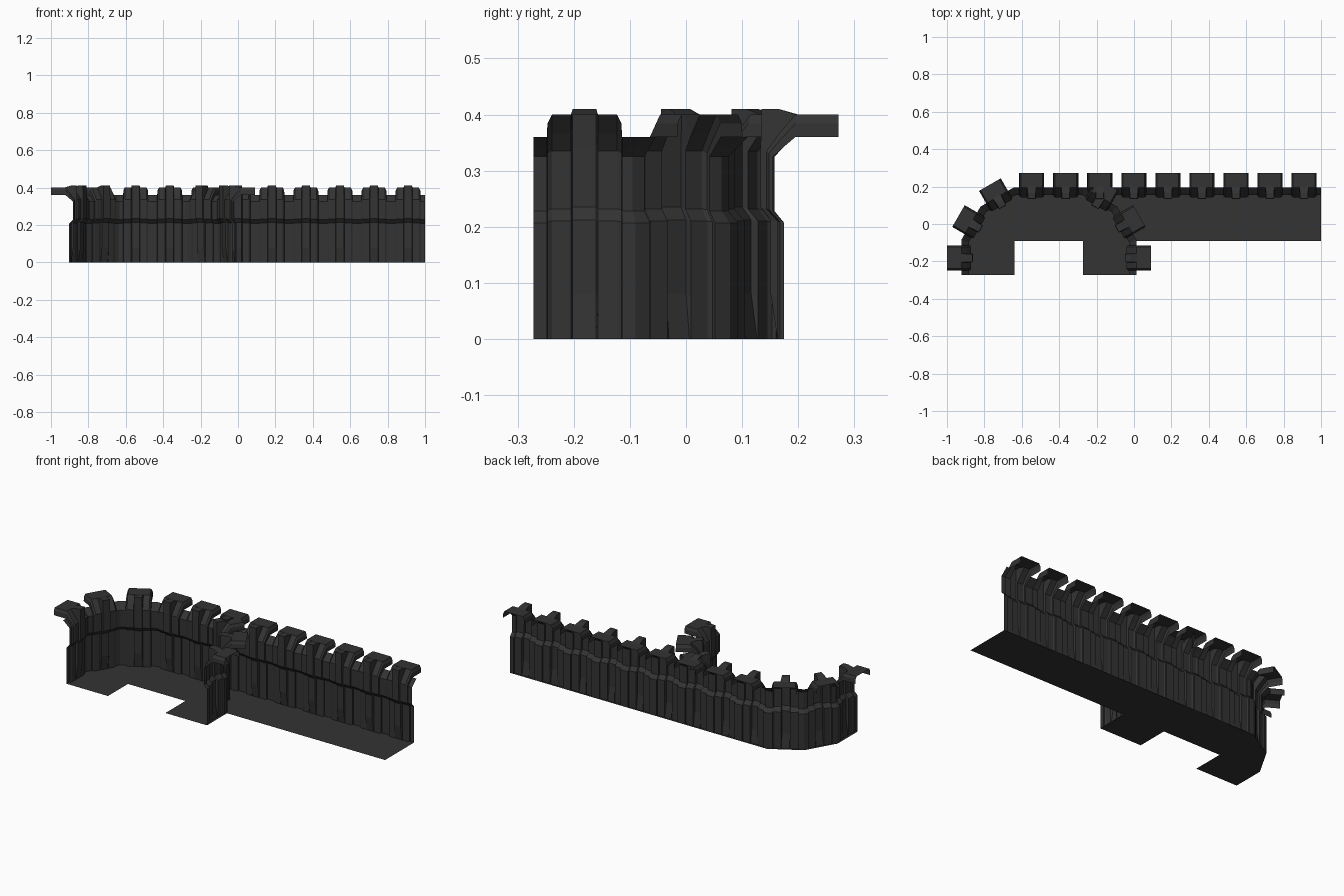
import bpy, bmesh
from mathutils import Vector

if "Cube" in bpy.data.objects:
    bpy.data.objects.remove(bpy.data.objects["Cube"])

dark = bpy.data.materials.new("dark_grey")
dark.diffuse_color = (0.033, 0.033, 0.033, 1)
dark.use_nodes = True
dark.node_tree.nodes["Principled BSDF"].inputs["Base Color"].default_value = dark.diffuse_color

# Cross-sections as (outward offset, height), nine matching rows each
WALL = [(0, 0), (0, .075), (0, .207), (-.02, .228), (-.02, .325), (0, .343),
        (.02, .36), (.03, .36), (.097, .36)]
PIER = [(-.012, 0), (-.012, .075), (-.012, .21), (-.032, .232), (-.032, .335),
        (-.01, .365), (.02, .40), (.03, .40), (.097, .40)]
RIB = [(-.012, 0), (-.024, .08), (-.024, .212), (-.042, .235), (-.042, .345),
       (-.04, .41), (-.01, .41), (.025, .40), (.097, .40)]
EDGE = [(a[0] + (b[0] - a[0]) * .6, a[1] + (b[1] - a[1]) * .6) for a, b in zip(WALL, PIER)]
COLUMNS = [(-.067, WALL), (-.066, EDGE), (-.058, PIER), (-.024, PIER), (-.021, RIB),
           (.021, RIB), (.024, PIER), (.058, PIER), (.066, EDGE), (.067, WALL)]


def finish(name, bm):
    me = bpy.data.meshes.new(name)
    bm.to_mesh(me)
    bm.free()
    me.materials.append(dark)
    ob = bpy.data.objects.new(name, me)
    bpy.context.collection.objects.link(ob)
    return ob


def wall_run(name, pts, side):
    """Thin moulded wall along a polyline, one pier with a hooked top per segment."""
    pts = [Vector((x, y, 0)) for x, y in pts]
    normals = []
    for a, b in zip(pts, pts[1:]):
        d = (b - a).normalized()
        normals.append(Vector((-d.y, d.x, 0)) * side)
    # mitred normals at the joints
    mitres = [normals[0]]
    for a, b in zip(normals, normals[1:]):
        mitres.append((a + b) / (1 + a.dot(b)))
    mitres.append(normals[-1])

    bm = bmesh.new()

    def column(p, n, section):
        return [bm.verts.new(p + n * o + Vector((0, 0, z))) for o, z in section]

    for i, n in enumerate(normals):
        a, b = pts[i], pts[i + 1]
        mid, d = (a + b) / 2, (b - a).normalized()
        cols = [column(a, mitres[i], WALL)]
        cols += [column(mid + d * t, n, s) for t, s in COLUMNS]
        cols.append(column(b, mitres[i + 1], WALL))
        for k, (c, e) in enumerate(zip(cols, cols[1:])):
            plain = k in (0, len(cols) - 2)      # plain wall stops below the hook
            for r in range(6 if plain else 8):
                quad = (c[r], e[r], e[r + 1], c[r + 1])
                bm.faces.new(quad if side < 0 else quad[::-1])
    loose = [v for v in bm.verts if not v.link_faces]
    bmesh.ops.delete(bm, geom=loose, context='VERTS')
    bmesh.ops.remove_doubles(bm, verts=bm.verts, dist=1e-5)
    return finish(name, bm)


# Corner curve of two angled bays and one end bay, mirrored about x = AXIS
AXIS, STEP = -.455, .182
corner = [(-.638, .175), (-.806, .078), (-.903, -.09), (-.903, -.272)]
mirrored = [(2 * AXIS - x, y) for x, y in corner]

straight = [(-.638 + STEP * i, .175) for i in range(10)]
wall_run("main_wall", straight[::-1] + corner[1:], -1)
wall_run("inner_corner_wall", mirrored, 1)

# Floor slab sheet: long strip with corner and two legs
bm = bmesh.new()
leg = [(-.638, -.09), (-.638, -.272)]
leg_r = [(2 * AXIS - x, y) for x, y in leg]
outline = [(1, .175)] + corner + leg[::-1] + leg_r + \
          [mirrored[3], mirrored[2], (1, -.09)]
f = bm.faces.new([bm.verts.new((x, y, 0)) for x, y in outline])
f.normal_update()
if f.normal.z < 0:
    f.normal_flip()
bmesh.ops.triangulate(bm, faces=bm.faces[:])
finish("floor", bm)
